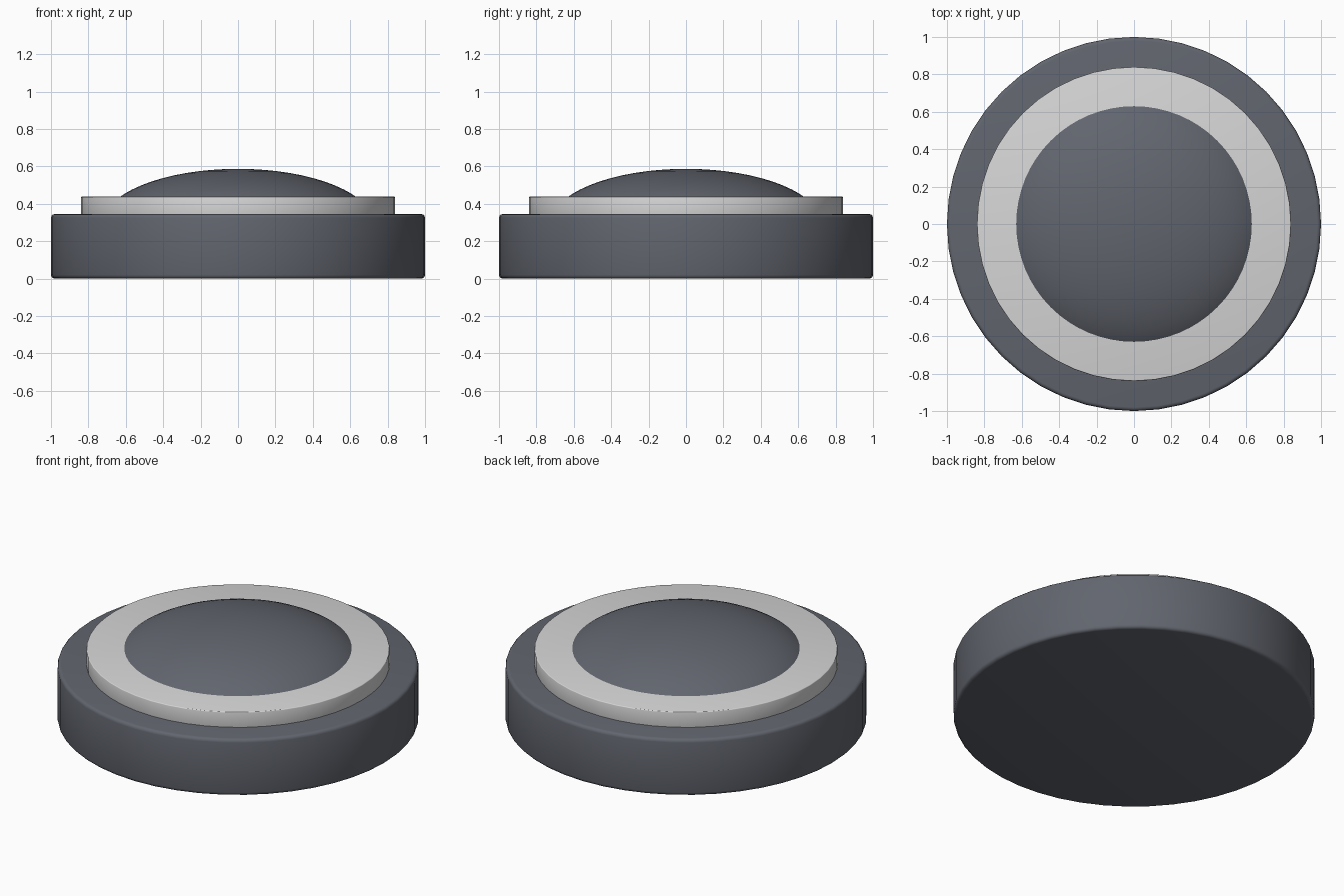
import bpy
import bmesh
import math

cube = bpy.data.objects.get("Cube")
if cube:
    bpy.data.objects.remove(cube, do_unlink=True)


def make_material(name, colour):
    mat = bpy.data.materials.new(name)
    mat.use_nodes = True
    mat.diffuse_color = (*colour, 1)
    mat.node_tree.nodes["Principled BSDF"].inputs["Base Color"].default_value = (*colour, 1)
    return mat


slate = make_material("slate grey", (0.12, 0.13, 0.155))
silver = make_material("light grey", (0.68, 0.68, 0.68))
SIDES = 48


def finish(obj, mat, angle):
    obj.data.materials.append(mat)
    bpy.ops.object.shade_smooth_by_angle(angle=math.radians(angle))


def disc(name, radius, bottom, top, bevel, mat):
    """Upright round slab with softened rims."""
    bpy.ops.mesh.primitive_cylinder_add(
        vertices=SIDES, radius=radius, depth=top - bottom,
        location=(0, 0, (bottom + top) / 2))
    obj = bpy.context.object
    obj.name = name
    mod = obj.modifiers.new("rim_bevel", "BEVEL")
    mod.width = bevel
    mod.segments = 3
    mod.limit_method = "ANGLE"
    mod.angle_limit = math.radians(40)
    bpy.ops.object.modifier_apply(modifier=mod.name)
    finish(obj, mat, 40)


# Housing and the raised collar on it
disc("base", 1.0, 0, 0.345, 0.02, slate)
disc("collar", 0.84, 0.335, 0.438, 0.005, silver)

# Shallow dome: upper half of a flattened sphere, sunk into the collar
bpy.ops.mesh.primitive_uv_sphere_add(segments=64, ring_count=32, radius=1)
dome = bpy.context.object
dome.name = "dome"
bm = bmesh.new()
bm.from_mesh(dome.data)
bmesh.ops.delete(bm, geom=[v for v in bm.verts if v.co.z < -0.01], context="VERTS")
bmesh.ops.scale(bm, vec=(0.73, 0.73, 0.3), verts=bm.verts)
bmesh.ops.translate(bm, vec=(0, 0, 0.287), verts=bm.verts)
bm.to_mesh(dome.data)
bm.free()
finish(dome, slate, 60)
